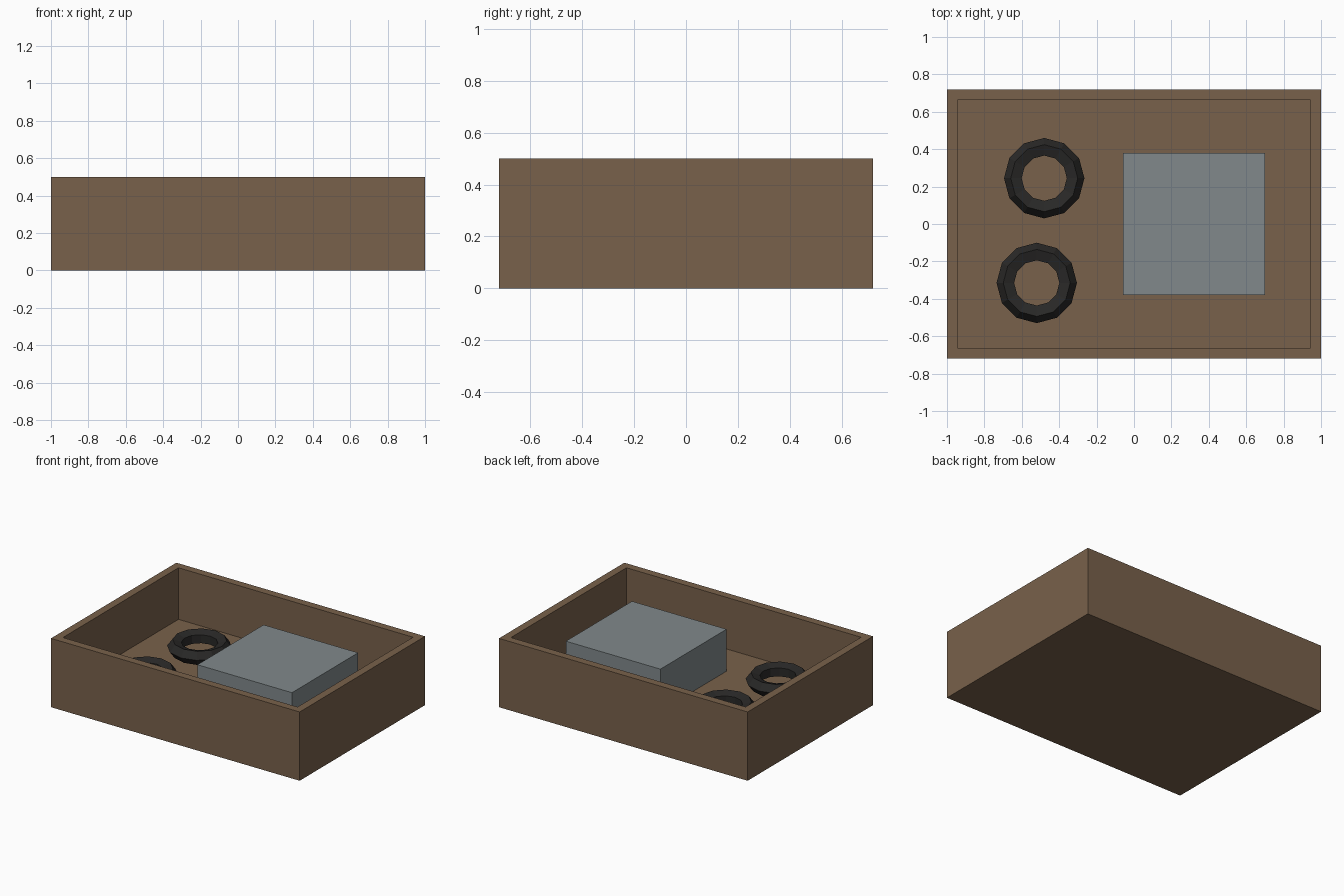
import bpy, bmesh
from math import pi

if "Cube" in bpy.data.objects:
    bpy.data.objects.remove(bpy.data.objects["Cube"])


def material(name, rgb):
    m = bpy.data.materials.new(name)
    m.diffuse_color = (*rgb, 1)
    m.use_nodes = True
    m.node_tree.nodes["Principled BSDF"].inputs["Base Color"].default_value = m.diffuse_color
    return m


wood = material("brown_wood", (0.19, 0.12, 0.07, 1)[:3])
rubber = material("black_rubber", (0.022, 0.021, 0.02))
metal = material("grey_metal", (0.22, 0.25, 0.26))


def box(name, size, centre, mat):
    bpy.ops.mesh.primitive_cube_add(size=1, location=centre)
    ob = bpy.context.object
    ob.name = name
    ob.scale = size
    bpy.ops.object.transform_apply(location=False, rotation=False, scale=True)
    ob.data.materials.append(mat)
    return ob


# Open tray: inset the top face and push it down to the floor
WALL, FLOOR, HEIGHT = 0.08, 0.125, 0.5
tray = box("tray", (2, 1.44, HEIGHT), (0, 0, HEIGHT / 2), wood)
bm = bmesh.new()
bm.from_mesh(tray.data)
top = max(bm.faces, key=lambda f: f.calc_center_median().z)
bmesh.ops.inset_region(bm, faces=[top], thickness=WALL)
ext = bmesh.ops.extrude_discrete_faces(bm, faces=[top])["faces"]
bmesh.ops.translate(bm, verts=ext[0].verts, vec=(0, 0, FLOOR - HEIGHT))
bm.to_mesh(tray.data)
bm.free()

# Grey block resting on the tray floor
box("block", (0.76, 0.76, 0.31), (0.32, 0, 0.275), metal)

# Two low-poly rings
for i, (x, y) in enumerate([(-0.48, 0.245), (-0.52, -0.315)]):
    bpy.ops.mesh.primitive_torus_add(
        major_segments=12, minor_segments=5, major_radius=0.163,
        minor_radius=0.052, location=(x, y, 0.21))
    ring = bpy.context.object
    ring.name = f"ring_{i + 1}"
    ring.data.materials.append(rubber)
